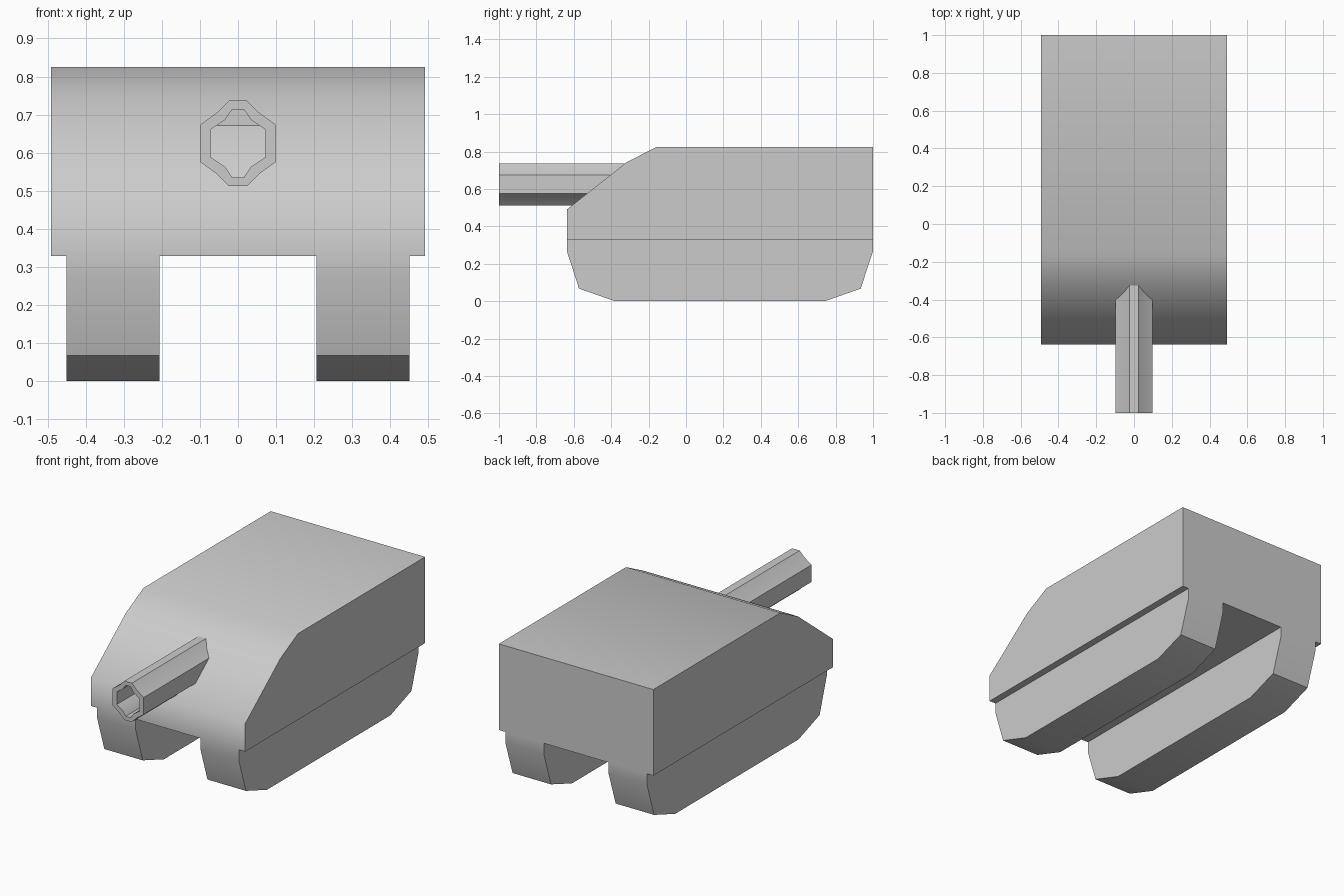
import bpy, bmesh
from math import radians

if "Cube" in bpy.data.objects:
    bpy.data.objects.remove(bpy.data.objects["Cube"])


def finish(name, bm, angle):
    bmesh.ops.recalc_face_normals(bm, faces=bm.faces)
    me = bpy.data.meshes.new(name)
    bm.to_mesh(me)
    bm.free()
    ob = bpy.data.objects.new(name, me)
    bpy.context.collection.objects.link(ob)
    bpy.ops.object.select_all(action='DESELECT')
    ob.select_set(True)
    bpy.context.view_layer.objects.active = ob
    bpy.ops.object.shade_smooth_by_angle(angle=radians(angle))
    return ob


def side_prism(name, profile, x0, x1, angle):
    """Extrude a closed (y, z) side profile from x0 to x1."""
    bm = bmesh.new()
    face = bm.faces.new([bm.verts.new((x0, y, z)) for y, z in profile])
    ext = bmesh.ops.extrude_face_region(bm, geom=[face], use_keep_orig=True)
    verts = [g for g in ext['geom'] if isinstance(g, bmesh.types.BMVert)]
    bmesh.ops.translate(bm, verts=verts, vec=(x1 - x0, 0, 0))
    return finish(name, bm, angle)


# Hull with sloped, softly shaded nose
hull = [(-0.637, 0.329), (-0.637, 0.49), (-0.317, 0.743), (-0.157, 0.825),
        (1.0, 0.825), (1.0, 0.329)]
side_prism("hull", hull, -0.492, 0.492, 60)

# Pair of tracks under the hull
track = [(-0.637, 0.329), (-0.637, 0.268), (-0.572, 0.067), (-0.38, 0),
         (0.743, 0), (0.934, 0.067), (1.0, 0.268), (1.0, 0.329)]
for side, label in ((-1, "left"), (1, "right")):
    side_prism(label + "_track", track, side * 0.206, side * 0.451, 40)


# Hollow gun barrel: outer shell, muzzle rim and a shorter blind bore
def section(quarter, mid=0.6245):
    """Mirror a quarter outline (x, height above the axis) into a full ring."""
    half = quarter + [(x, -z) for x, z in reversed(quarter)]
    return [(x, mid + z) for x, z in half + [(-x, z) for x, z in reversed(half)]]


outer = section([(0.024, 0.112), (0.055, 0.081), (0.099, 0.049)])
inner = section([(0.015, 0.0895), (0.034, 0.062), (0.072, 0.0365)])
bm = bmesh.new()
rings = [[bm.verts.new((x, y, z)) for x, z in pts]
         for pts, y in ((outer, -0.30), (outer, -1.0), (inner, -1.0), (inner, -0.408))]
for a, b in zip(rings, rings[1:]):
    for i in range(len(a)):
        j = (i + 1) % len(a)
        bm.faces.new((a[i], a[j], b[j], b[i]))
bm.faces.new(rings[0])
bm.faces.new(rings[-1])
finish("gun_barrel", bm, 25)
